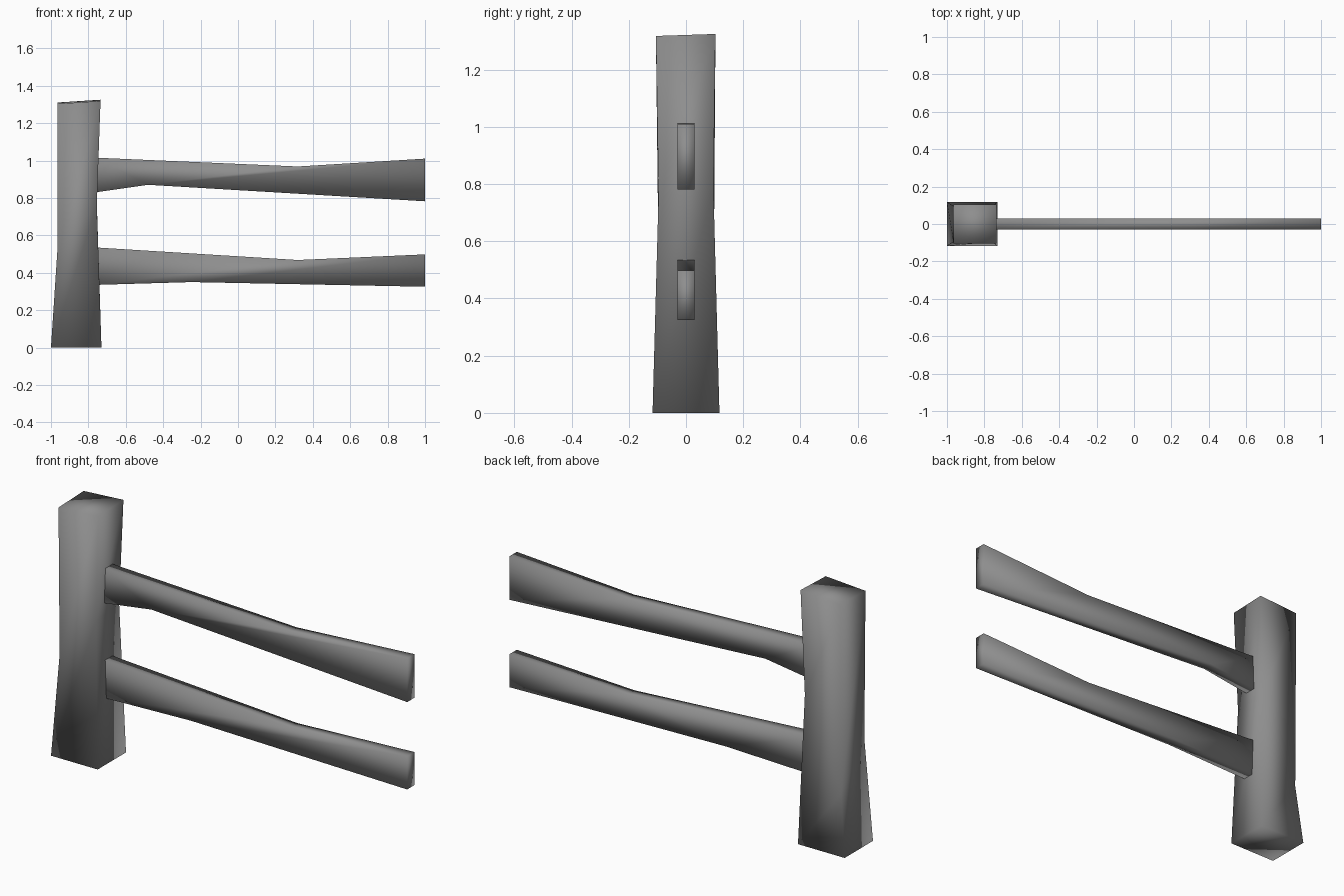
import bpy
import bmesh

cube = bpy.data.objects.get("Cube")
if cube:
    bpy.data.objects.remove(cube, do_unlink=True)

# One weathered grey for the whole fence
grey = bpy.data.materials.new("weathered grey")
grey.use_nodes = True
colour = (0.27, 0.27, 0.27, 1)
grey.diffuse_color = colour
grey.node_tree.nodes["Principled BSDF"].inputs["Base Color"].default_value = colour


def loft(name, rings):
    """Join four-cornered rings into a closed, smooth-shaded beam."""
    bm = bmesh.new()
    loops = [[bm.verts.new(p) for p in ring] for ring in rings]
    for a, b in zip(loops, loops[1:]):
        for i in range(4):
            j = (i + 1) % 4
            bm.faces.new((a[i], a[j], b[j], b[i]))
    bm.faces.new(loops[0][::-1])
    bm.faces.new(loops[-1])
    bmesh.ops.recalc_face_normals(bm, faces=bm.faces)
    for f in bm.faces:
        f.smooth = True
    mesh = bpy.data.meshes.new(name)
    bm.to_mesh(mesh)
    bm.free()
    mesh.materials.append(grey)
    obj = bpy.data.objects.new(name, mesh)
    bpy.context.collection.objects.link(obj)
    return obj


def post_ring(x0, x1, y0, y1, heights):
    corners = [(x0, y0), (x1, y0), (x1, y1), (x0, y1)]
    return [(x, y, z) for (x, y), z in zip(corners, heights)]


def rail(name, top, bottom, half=0.03):
    """Flat board: top and bottom edges are three (x, z) points each."""
    loft(name, [[(tx, -half, tz), (tx, half, tz), (bx, half, bz), (bx, -half, bz)]
                for (tx, tz), (bx, bz) in zip(top, bottom)])


# Post: wide foot, uneven waist, slanted top
loft("post", [
    post_ring(-1.0, -0.73, -0.117, 0.117, (0, 0, 0, 0)),
    post_ring(-0.965, -0.755, -0.096, 0.096, (0.53, 0.76, 0.78, 0.32)),
    post_ring(-0.965, -0.735, -0.105, 0.103, (1.303, 1.318, 1.325, 1.31)),
])

# Rails: each pinched at a slant along its length
rail("upper_rail",
     [(-0.76, 1.015), (0.32, 0.968), (1, 1.01)],
     [(-0.76, 0.83), (-0.48, 0.87), (1, 0.782)])
rail("lower_rail",
     [(-0.76, 0.535), (0.32, 0.468), (1, 0.498)],
     [(-0.76, 0.335), (-0.25, 0.35), (1, 0.325)])
